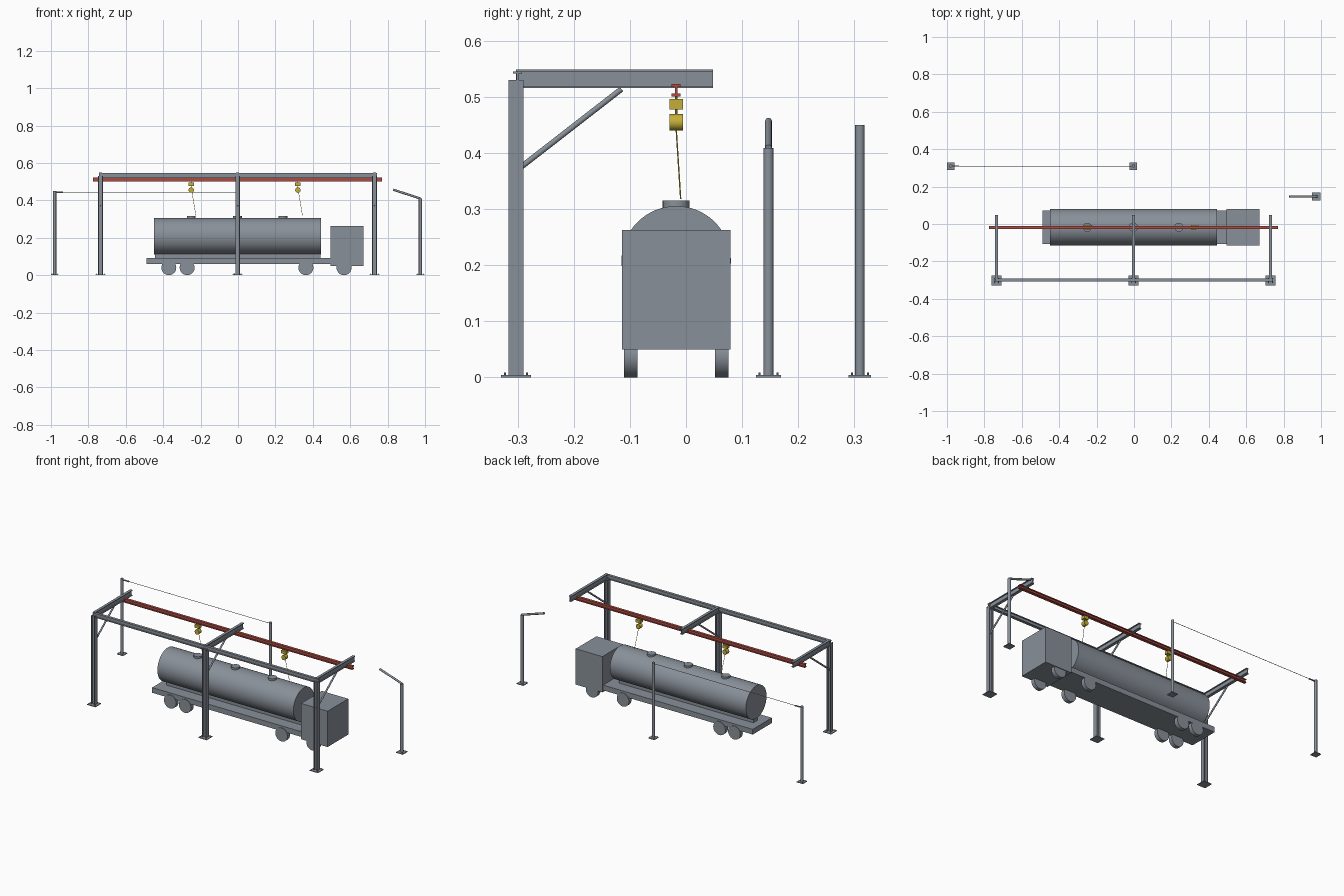
import bpy, bmesh, math
from mathutils import Vector

if "Cube" in bpy.data.objects:
    bpy.data.objects.remove(bpy.data.objects["Cube"])


def material(name, rgb):
    m = bpy.data.materials.new(name)
    m.diffuse_color = (*rgb, 1)
    m.use_nodes = True
    m.node_tree.nodes["Principled BSDF"].inputs["Base Color"].default_value = m.diffuse_color
    return m


GREY = material("steel grey", (0.25, 0.28, 0.32))
RED = material("rail red", (0.42, 0.07, 0.055))
YELLOW = material("hoist yellow", (0.56, 0.43, 0.04))
CY = -0.0175  # centreline of the truck and the rail


def finish(name, bm, mat, smooth=False):
    bmesh.ops.recalc_face_normals(bm, faces=bm.faces)
    me = bpy.data.meshes.new(name)
    bm.to_mesh(me)
    bm.free()
    me.materials.append(mat)
    ob = bpy.data.objects.new(name, me)
    bpy.context.collection.objects.link(ob)
    if smooth:
        bpy.ops.object.select_all(action='DESELECT')
        ob.select_set(True)
        bpy.context.view_layer.objects.active = ob
        bpy.ops.object.shade_smooth_by_angle(angle=math.radians(35))
    return ob


def box(name, x, y, z, mat=GREY):
    """Box from three (min, max) ranges."""
    bm = bmesh.new()
    bmesh.ops.create_cube(bm, size=1)
    for v in bm.verts:
        v.co = [r[0] + (c + 0.5) * (r[1] - r[0]) for r, c in zip((x, y, z), v.co)]
    return finish(name, bm, mat)


def rod(name, a, b, r, mat=GREY, n=16):
    """Cylinder between two points."""
    a, b = Vector(a), Vector(b)
    d = b - a
    bm = bmesh.new()
    bmesh.ops.create_cone(bm, cap_ends=True, segments=n, radius1=r, radius2=r, depth=d.length)
    m = d.to_track_quat('Z', 'Y').to_matrix().to_4x4()
    m.translation = (a + b) / 2
    bm.transform(m)
    return finish(name, bm, mat, True)


def i_beam(name, a, b, side, width, depth, t, mat=GREY):
    """I section swept from a to b; 'side' is the flange width direction."""
    a, b, u = Vector(a), Vector(b), Vector(side)
    v = (b - a).normalized().cross(u)
    w, h, k = width / 2, depth / 2, t / 2
    quarter = [(w, h), (w, h - t), (k, h - t)]
    right = quarter + [(p, -q) for p, q in reversed(quarter)]
    section = right + [(-p, q) for p, q in reversed(right)]
    bm = bmesh.new()
    face = bm.faces.new([bm.verts.new(a + u * p + v * q) for p, q in section])
    ext = bmesh.ops.extrude_face_region(bm, geom=[face])
    moved = [g for g in ext["geom"] if isinstance(g, bmesh.types.BMVert)]
    bmesh.ops.translate(bm, verts=moved, vec=b - a)
    return finish(name, bm, mat)


def base_plate(name, x, y, h):
    box(name, (x - h, x + h), (y - h, y + h), (0, 0.004))
    for sx in (-1, 1):
        for sy in (-1, 1):
            px, py = x + sx * h * 0.72, y + sy * h * 0.72
            rod(name + "_bolt", (px, py, 0.003), (px, py, 0.009), 0.0018, n=6)


# gantry: columns, cantilever arms and diagonal braces
for x in (-0.735, -0.002, 0.73):
    base_plate("column_base", x, -0.303, 0.027)
    i_beam("column", (x, -0.303, 0.003), (x, -0.303, 0.53), (0, 1, 0), 0.027, 0.025, 0.004)
    i_beam("cantilever_arm", (x, -0.303, 0.532), (x, 0.048, 0.532), (1, 0, 0), 0.016, 0.033, 0.004)
    rod("diagonal_brace", (x, -0.303, 0.368), (x, -0.115, 0.514), 0.005)

# long top beam and the red rail under the arms
i_beam("top_beam", (-0.743, -0.3, 0.533), (0.743, -0.3, 0.533), (0, 1, 0), 0.016, 0.025, 0.004)
i_beam("red_rail", (-0.775, CY, 0.512), (0.77, CY, 0.512), (0, 1, 0), 0.016, 0.022, 0.005, RED)

# hoists with fall-arrest cables
for x in (-0.25, 0.32):
    rod("hoist_hanger", (x, CY, 0.465), (x, CY, 0.505), 0.002, YELLOW, 8)
    box("hoist_trolley", (x - 0.015, x + 0.015), (CY - 0.012, CY + 0.012), (0.478, 0.496), YELLOW)
    rod("hoist_drum", (x, CY - 0.012, 0.455), (x, CY + 0.012, 0.455), 0.0145, YELLOW, 24)
    rod("hoist_cable", (x + 0.004, CY, 0.443), (x + 0.025, CY + 0.008, 0.318), 0.0012, YELLOW, 6)

# tanker truck
rod("tank", (-0.45, CY, 0.208), (0.445, CY, 0.208), 0.0975, n=64)
box("chassis", (-0.49, 0.497), (CY - 0.09, CY + 0.09), (0.06, 0.091))
box("tank_cradle", (-0.445, 0.44), (CY - 0.02, CY + 0.02), (0.09, 0.115))
box("cab", (0.495, 0.67), (CY - 0.097, CY + 0.097), (0.05, 0.263))
for x in (-0.25, -0.003, 0.24):
    rod("tank_hatch", (x, CY, 0.295), (x, CY, 0.315), 0.024, n=32)
for x in (-0.37, -0.272, 0.363, 0.567):
    for s in (-1, 1):
        rod("wheel", (x, CY + s * 0.069, 0.04), (x, CY + s * 0.093, 0.04), 0.04, n=32)

# pair of posts with a horizontal lifeline
for x in (-0.98, -0.003):
    base_plate("lifeline_post_base", x, 0.31, 0.02)
    rod("lifeline_post", (x, 0.31, 0.003), (x, 0.31, 0.45), 0.0085)
rod("lifeline", (-0.98, 0.31, 0.443), (-0.003, 0.31, 0.443), 0.0015, n=6)
rod("lifeline_tensioner", (-0.972, 0.31, 0.443), (-0.935, 0.31, 0.443), 0.004, n=10)

# single post with a raised swing arm
base_plate("swing_post_base", 0.975, 0.147, 0.022)
rod("swing_post", (0.975, 0.147, 0.003), (0.975, 0.147, 0.409), 0.009)
rod("swing_arm", (0.978, 0.147, 0.409), (0.83, 0.147, 0.457), 0.006)
